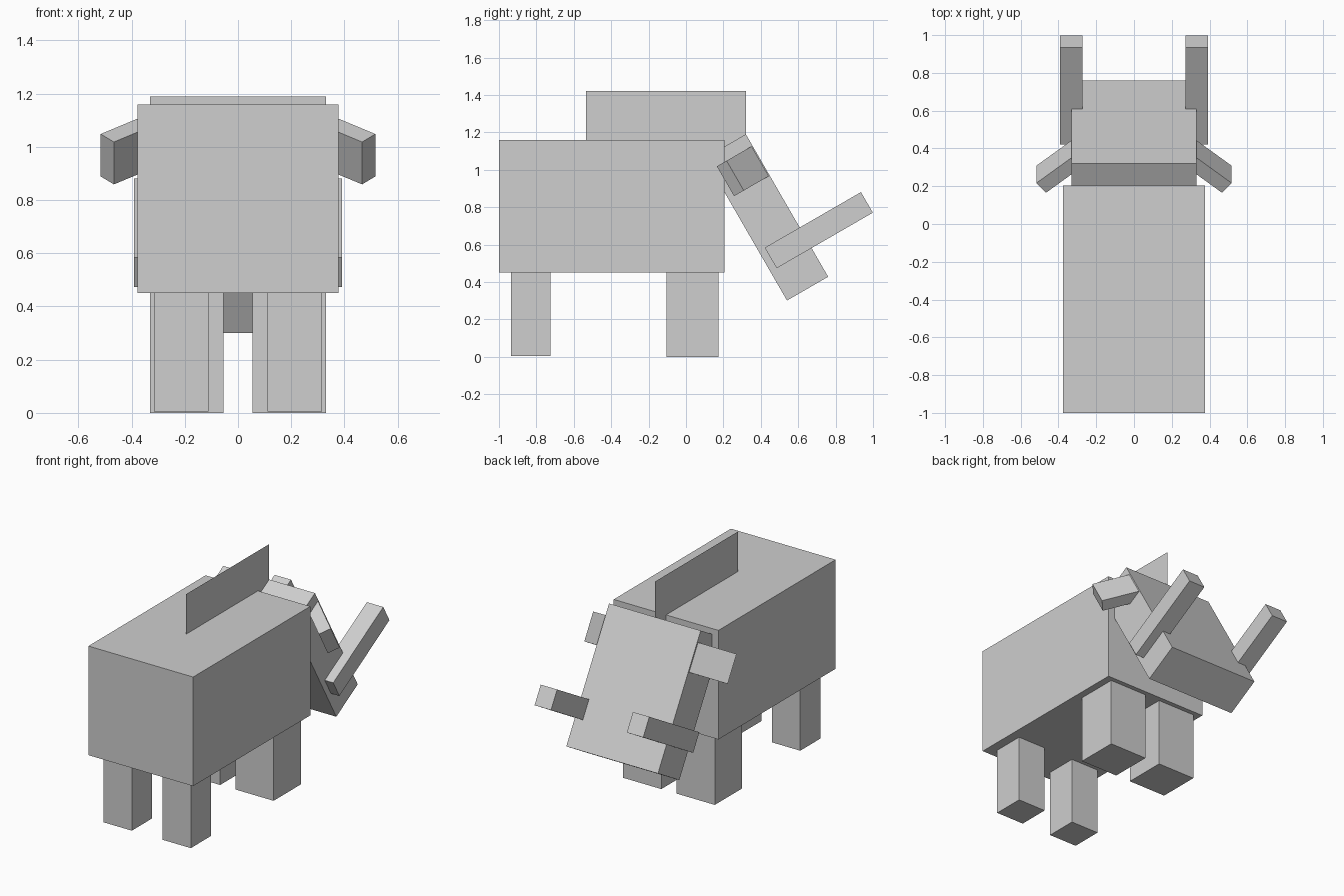
import bpy, math
from mathutils import Matrix, Vector

if "Cube" in bpy.data.objects:
    bpy.data.objects.remove(bpy.data.objects["Cube"])

hide = bpy.data.materials.new("plain_grey")
hide.diffuse_color = (0.62, 0.62, 0.62, 1)
hide.use_nodes = True
hide.node_tree.nodes["Principled BSDF"].inputs["Base Color"].default_value = hide.diffuse_color


def add_mesh(name, verts, faces):
    mesh = bpy.data.meshes.new(name)
    mesh.from_pydata(verts, [], faces)
    mesh.materials.append(hide)
    obj = bpy.data.objects.new(name, mesh)
    bpy.context.collection.objects.link(obj)
    return obj


def box(name, center, size, axes=None):
    """Box with the given centre and size, along optional local axes."""
    axes = axes or [Vector(v) for v in ((1, 0, 0), (0, 1, 0), (0, 0, 1))]
    verts = []
    for i in (-0.5, 0.5):
        for j in (-0.5, 0.5):
            for k in (-0.5, 0.5):
                offset = axes[0] * size[0] * i + axes[1] * size[1] * j + axes[2] * size[2] * k
                verts.append(Vector(center) + offset)
    faces = [(0, 1, 3, 2), (4, 6, 7, 5), (0, 4, 5, 1), (2, 3, 7, 6), (0, 2, 6, 4), (1, 5, 7, 3)]
    if axes[0].cross(axes[1]).dot(axes[2]) < 0:
        faces = [f[::-1] for f in faces]
    return add_mesh(name, verts, faces)


def span(name, x, y, z):
    """Upright box between limits."""
    return box(name, [(a + b) / 2 for a, b in (x, y, z)], [b - a for a, b in (x, y, z)])


# Body and thin upright mane
span("body", (-0.377, 0.377), (-1.0, 0.205), (0.45, 1.16))
add_mesh("mane", [(0, -0.535, 0.97), (0, 0.32, 0.97), (0, 0.32, 1.42), (0, -0.535, 1.42)],
         [(0, 1, 2, 3)])

# Head, tilted 60 degrees down
tilt = math.radians(60)
along = Vector((0, math.cos(tilt), -math.sin(tilt)))
brow = Vector((0, math.sin(tilt), math.cos(tilt)))
side = Vector((1, 0, 0))
head_top = Vector((0, 0.32, 1.19))
box("head", head_top + along * 0.44 - brow * 0.127, (0.66, 0.88, 0.254), [side, along, brow])

for s, label in ((-1, "left"), (1, "right")):
    # Legs
    for part, x0, x1, y, z in (("front_leg", 0.055, 0.33, (-0.105, 0.175), (0, 0.64)),
                               ("hind_leg", 0.11, 0.315, (-0.935, -0.725), (0.005, 0.46))):
        span(f"{part}_{label}", sorted((s * x0, s * x1)), y, z)

    # Tusk, parallel to the brow direction
    box(f"tusk_{label}", (s * 0.332, 0.71, 0.677), (0.118, 0.127, 0.594), [side, along, brow])

    # Ear, drooping outwards from the head's upper edge
    droop = math.radians(39.8)
    out = side * s * math.cos(droop) - brow * math.sin(droop)
    up = side * s * math.sin(droop) + brow * math.cos(droop)
    root = Vector((s * 0.332, 0.35, 1.125))
    box(f"ear_{label}", root + out * 0.12 + along * 0.092 - up * 0.039,
        (0.24, 0.184, 0.078), [out, along, up])
